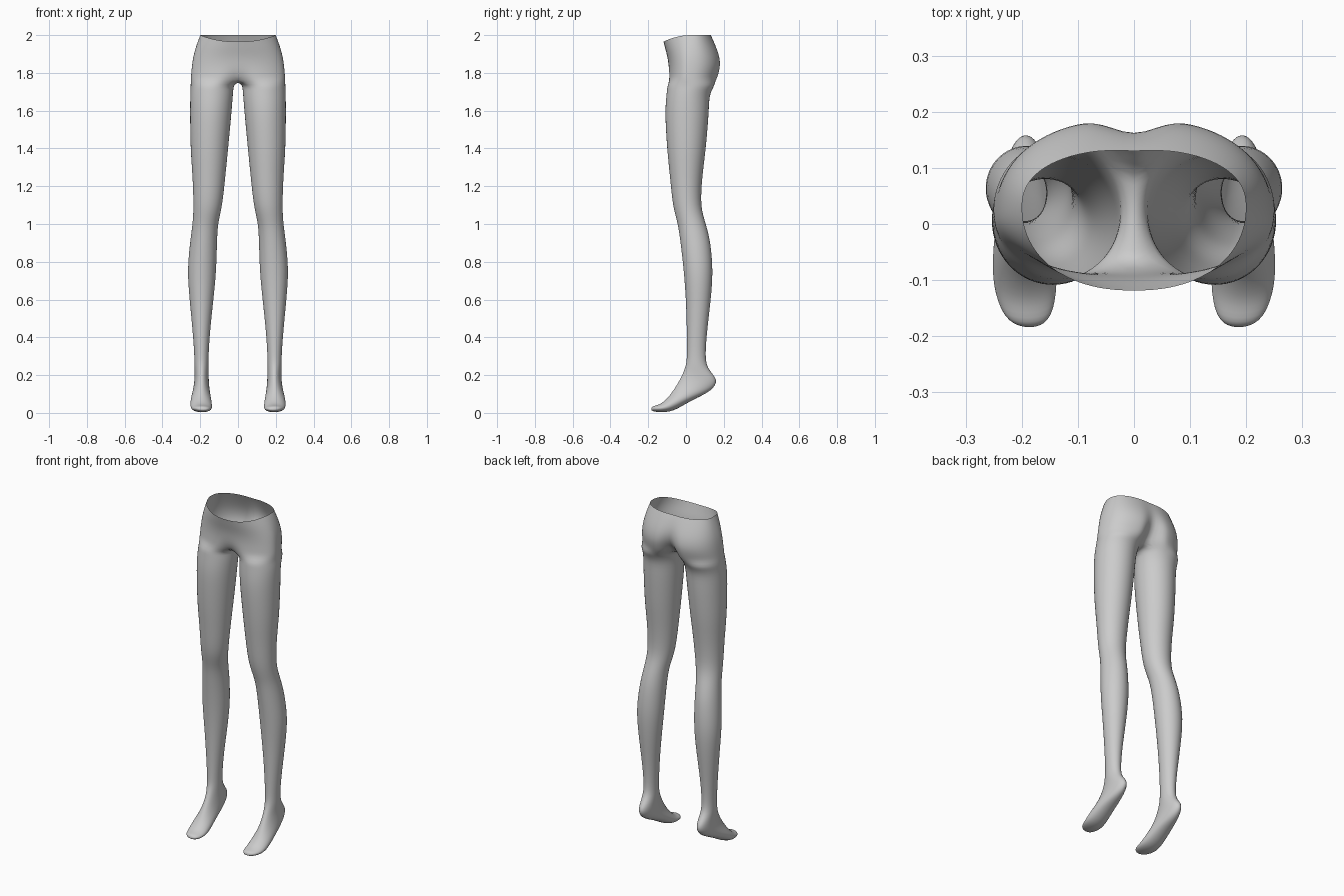
import bpy, bmesh
from math import sin, cos, pi, exp

if "Cube" in bpy.data.objects:
    bpy.data.objects.remove(bpy.data.objects["Cube"])

N = 32      # points per ring
K = 4       # ring points each side of the inner thigh that meet the centre plane

# Foot rings: front (y, z), back (y, z), inner x, outer x
FOOT = [
    (-.184, .02, -.176, .01, .168, .205),
    (-.176, .035, -.145, .004, .147, .232),
    (-.138, .046, -.07, .01, .137, .251),
    (-.095, .082, .03, .066, .142, .25),
    (-.055, .138, .13, .117, .151, .237),
    (-.023, .195, .163, .175, .155, .23),
    (0, .255, .114, .24, .156, .231),
]
# Leg rings: z, front y, back y, inner x, outer x
LEG = [
    (.32, .005, .104, .155, .232),
    (.45, .004, .114, .146, .242),
    (.6, -.001, .131, .13, .256),
    (.75, -.012, .141, .116, .266),
    (.9, -.029, .129, .111, .254),
    (1.0, -.044, .105, .105, .241),
    (1.1, -.069, .08, .084, .236),
    (1.25, -.085, .087, .067, .241),
    (1.4, -.1, .105, .052, .251),
    (1.58, -.11, .12, .035, .254),
    (1.68, -.104, .126, .027, .253),
    (1.735, -.098, .152, .022, .251),
]
# Pelvis rings: z, half width, front y, back y
PELVIS = [
    (1.768, .25, -.096, .172),
    (1.83, .245, -.093, .189),
    (1.89, .236, -.098, .182),
    (1.95, .219, -.11, .158),
    (2.0, .2, -.119, .134),
]


def refine(rows):
    """Insert a smooth in-between row at every step (Catmull-Rom)."""
    out = [rows[0]]
    for i in range(len(rows) - 1):
        b, c = rows[i], rows[i + 1]
        a, d = rows[max(i - 1, 0)], rows[min(i + 2, len(rows) - 1)]
        out += [tuple((9 * (q + r) - p - s) / 16 for p, q, r, s in zip(a, b, c, d)), c]
    return out


def leg_ring(yf, zf, yb, zb, xi, xo):
    pts = []
    for i in range(N):
        a = 2 * pi * i / N
        s = (1 + sin(a)) / 2
        pts.append(((xi + xo) / 2 + (xo - xi) / 2 * cos(a),
                    yf + (yb - yf) * s, zf + (zb - zf) * s))
    return pts


def pelvis_point(t, z, w, yf, yb):
    h = min(1, max(0, (2 - z) / .232))      # 0 at the waist, 1 at the crotch
    s, c = sin(t), max(0, cos(t))
    x = w * c ** .88 if c > 1e-6 else 0
    ym = .03 - .02 * h
    if s >= 0:      # buttocks with a cleft
        y = ym + (yb - ym) * s ** .85 - (.004 + .096 * h ** 2.2) * exp(-(x / .04) ** 2)
    else:           # belly, with the waist edge dipping
        y = ym - (ym - yf) * (-s) ** .95 + .03 * h ** 8 * exp(-(x / .05) ** 2)
        z -= .035 * (1 - h) ** 2 * s * s
    return (x, y, z)


def pelvis_ring(*ring):
    # outer half outline, then a run along the centre plane
    m = N // 2 - K
    back, front = pelvis_point(pi / 2, *ring), pelvis_point(-pi / 2, *ring)
    pts = []
    for i in range(N):
        j = i if i <= N // 2 else i - N
        if abs(j) <= m:
            pts.append(pelvis_point(j / m * pi / 2, *ring))
        else:
            f = (i - m) / (2 * K)
            pts.append((0, back[1] + (front[1] - back[1]) * f,
                        back[2] + (front[2] - back[2]) * f - .016 * sin(pi * f)))
    return pts


# Loft one half from toe to waist
bm = bmesh.new()
lower = FOOT + [(yf, z, yb, z, xi, xo) for z, yf, yb, xi, xo in LEG]
rings = [leg_ring(*r) for r in refine(lower)] + [pelvis_ring(*r) for r in refine(PELVIS)]
rows = [[bm.verts.new(p) for p in r] for r in rings]
for a, b in zip(rows, rows[1:]):
    for i in range(N):
        k = (i + 1) % N
        bm.faces.new((a[i], a[k], b[k], b[i]))

# Toe cap
tip = bm.verts.new((.186, -.183, .014))
for i in range(N):
    bm.faces.new((rows[0][(i + 1) % N], rows[0][i], tip))

# Open the centre plane so both halves join as one shell
inner = [f for f in bm.faces if all(abs(v.co.x) < 1e-5 for v in f.verts)]
bmesh.ops.delete(bm, geom=inner, context='FACES')
for f in bm.faces:
    f.smooth = True

mesh = bpy.data.meshes.new("legs")
bm.to_mesh(mesh)
bm.free()
legs = bpy.data.objects.new("legs", mesh)
bpy.context.collection.objects.link(legs)

# Mirror to the other leg and smooth
mirror = legs.modifiers.new("mirror", 'MIRROR')
mirror.use_clip = True
mirror.merge_threshold = .0005
sub = legs.modifiers.new("smooth", 'SUBSURF')
sub.levels = sub.render_levels = 1
